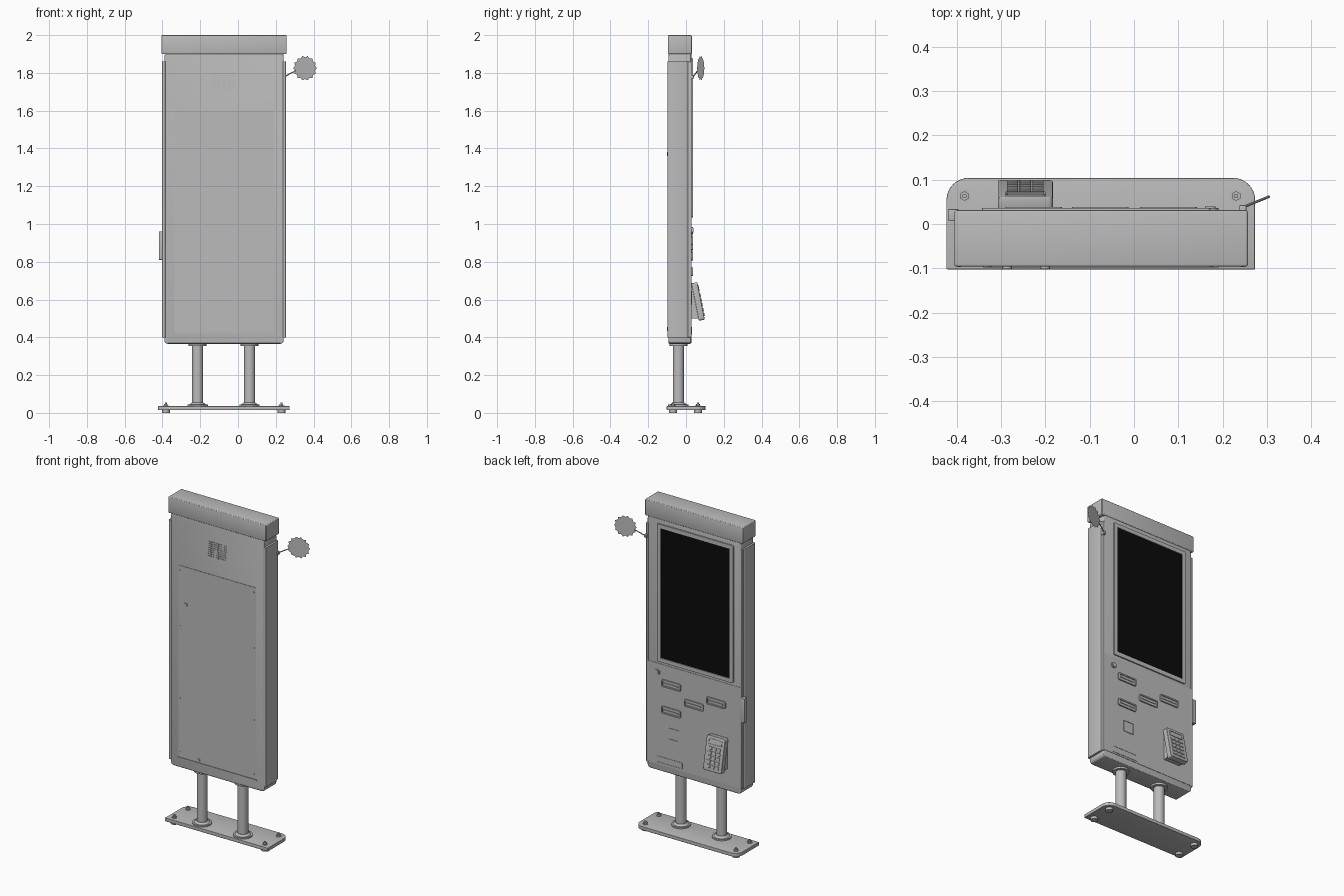
import bpy, bmesh, math
from mathutils import Matrix, Vector

if "Cube" in bpy.data.objects:
    bpy.data.objects.remove(bpy.data.objects["Cube"])


def material(name, rgb):
    m = bpy.data.materials.new(name)
    m.diffuse_color = (*rgb, 1)
    m.use_nodes = True
    m.node_tree.nodes["Principled BSDF"].inputs["Base Color"].default_value = m.diffuse_color
    return m


GREY = material("grey metal", (0.5, 0.5, 0.5))
BLACK = material("black glass", (0.003, 0.003, 0.003))
CX = -0.074  # kiosk centre line


def finish(name, bm, matrix=None):
    bmesh.ops.recalc_face_normals(bm, faces=bm.faces)
    if matrix:
        bm.transform(matrix)
    me = bpy.data.meshes.new(name)
    bm.to_mesh(me)
    bm.free()
    me.materials.append(GREY)
    me.materials.append(BLACK)
    ob = bpy.data.objects.new(name, me)
    bpy.context.collection.objects.link(ob)
    return ob


def rounded(a0, a1, b0, b1, r, seg=4, corners=(1, 1, 1, 1)):
    """Rounded rectangle, corners in order ++, -+, --, +-"""
    pts = []
    for i, (sa, sb) in enumerate([(1, 1), (-1, 1), (-1, -1), (1, -1)]):
        a, b = (a1 if sa > 0 else a0), (b1 if sb > 0 else b0)
        if not corners[i] or r == 0:
            pts.append((a, b))
            continue
        for k in range(seg + 1):
            t = math.pi / 2 * (i + k / seg)
            pts.append((a - sa * r + r * math.cos(t), b - sb * r + r * math.sin(t)))
    return pts


def prism(name, pts, axis, lo, hi, bevel=0, inset=0, depth=0, dark=False, matrix=None):
    """Extrude a profile along an axis; optionally recess the face at hi."""
    place = {"x": lambda p, h: (h, p[0], p[1]),
             "y": lambda p, h: (p[0], h, p[1]),
             "z": lambda p, h: (p[0], p[1], h)}[axis]
    bm = bmesh.new()
    low = [bm.verts.new(place(p, lo)) for p in pts]
    high = [bm.verts.new(place(p, hi)) for p in pts]
    n = len(pts)
    bm.faces.new(low)
    cap = bm.faces.new(high)
    for i in range(n):
        bm.faces.new((low[i], low[(i + 1) % n], high[(i + 1) % n], high[i]))
    bmesh.ops.recalc_face_normals(bm, faces=bm.faces)
    if inset:
        step = cap.normal.copy() * -depth
        bmesh.ops.inset_region(bm, faces=[cap], thickness=inset)
        bmesh.ops.inset_region(bm, faces=[cap], thickness=0.0006)
        bmesh.ops.translate(bm, verts=cap.verts, vec=step)
        cap.material_index = 1 if dark else 0
    if bevel:
        edges = [e for e in bm.edges if e.calc_face_angle(0) > 0.6]
        bmesh.ops.bevel(bm, geom=edges, offset=bevel, segments=3, profile=0.5, affect='EDGES')
    return finish(name, bm, matrix)


def box(name, x0, x1, y0, y1, z0, z1, bevel=0, matrix=None):
    return prism(name, rounded(x0, x1, z0, z1, 0), "y", y0, y1, bevel, matrix=matrix)


def cylinder(name, p, q, r, sides=32, r2=None):
    p, q = Vector(p), Vector(q)
    d = q - p
    bm = bmesh.new()
    bmesh.ops.create_cone(bm, cap_ends=True, segments=sides, radius1=r,
                          radius2=r if r2 is None else r2, depth=d.length)
    m = Matrix.Translation((p + q) / 2) @ Vector((0, 0, 1)).rotation_difference(d).to_matrix().to_4x4()
    return finish(name, bm, m)


# Base plate: square front corners, rounded rear corners
prism("base_plate", rounded(-0.4225, 0.273, -0.102, 0.104, 0.05, 8, (1, 1, 0, 0)), "z", 0.015, 0.036, 0.002)
for x in (-0.382, 0.23):
    for y in (-0.068, 0.063):
        cylinder("levelling_foot", (x, y, 0), (x, y, 0.016), 0.021)
        cylinder("bolt_washer", (x, y, 0.036), (x, y, 0.039), 0.015, 24)
        cylinder("bolt_nut", (x, y, 0.039), (x, y, 0.047), 0.011, 6)
        cylinder("bolt_tip", (x, y, 0.047), (x, y, 0.055), 0.005, 12)

# Two support posts with flanges
for x in (-0.214, 0.061):
    cylinder("post", (x, -0.04, 0.03), (x, -0.04, 0.37), 0.03)
    cylinder("post_lower_flange", (x, -0.04, 0.036), (x, -0.04, 0.044), 0.054)
    cylinder("post_lower_collar", (x, -0.04, 0.044), (x, -0.04, 0.054), 0.044, r2=0.032)
    cylinder("post_upper_flange", (x, -0.04, 0.355), (x, -0.04, 0.366), 0.047)

# Cabinet, side covers and header
prism("cabinet", rounded(-0.39, 0.242, 0.366, 1.905, 0.018, 3), "y", -0.093, 0.028, 0.006)
for s in (-1, 1):
    xs = sorted((CX + s * 0.31, CX + s * 0.328))
    prism("side_cover", rounded(xs[0], xs[1], -0.097, 0.012, 0.008, 3), "z", 0.40, 1.86)
    xs = sorted((CX + s * 0.309, CX + s * 0.323))
    box("side_trim", xs[0], xs[1], 0.01, 0.03, 0.40, 1.86, 0.003)
box("header", -0.405, 0.257, -0.096, 0.031, 1.90, 2.0, 0.006)

# Front: service door, vent, locks and screws
box("service_door", -0.336, 0.188, -0.0955, -0.09, 0.43, 1.60)
box("door_drip_edge", -0.34, 0.19, -0.098, -0.09, 0.423, 0.429)
for i in range(8):
    z = 1.71 + i * 0.0125
    for j in range(5):
        x = -0.125 + j * 0.0255
        box("vent_slot", x - 0.0105, x + 0.0105, -0.0955, -0.09, z - 0.003, z + 0.003)
for x, z in ((-0.286, 1.37), (-0.2, 0.445)):
    cylinder("door_lock", (x, -0.09, z), (x, -0.101, z), 0.011, 20)
for x in (-0.325, 0.174):
    for z in (0.46, 0.79, 1.23, 1.57):
        cylinder("door_screw", (x, -0.09, z), (x, -0.0975, z), 0.004, 10)

# Rear: display and lower panel
prism("display", rounded(-0.343, 0.172, 1.035, 1.875, 0.008, 3), "y", 0.02, 0.036,
      inset=0.024, depth=0.005, dark=True)
box("lower_rear_panel", -0.385, 0.237, 0.02, 0.030, 0.405, 1.02)

# Rear: four slots with lips
for x0, x1, z in ((0.013, 0.142, 0.91), (0.013, 0.142, 0.747), (-0.14, -0.012, 0.83), (-0.29, -0.162, 0.885)):
    prism("slot_bezel", rounded(x0, x1, z - 0.022, z + 0.022, 0.008, 3), "y", 0.02, 0.038,
          inset=0.008, depth=0.005)
    box("slot_lip", x0 + 0.016, x1 - 0.016, 0.03, 0.037, z - 0.004, z + 0.004)

# Rear: push button, square reader and bottom hatch
cylinder("push_button_ring", (0.172, 0.02, 0.966), (0.172, 0.036, 0.966), 0.018)
cylinder("push_button", (0.172, 0.036, 0.966), (0.172, 0.039, 0.966), 0.012)
prism("reader_window", rounded(0.028, 0.1, 0.575, 0.645, 0.004, 3), "y", 0.02, 0.033, inset=0.004, depth=0.002)
prism("bottom_hatch", rounded(0.004, 0.178, 0.415, 0.455, 0.004, 3), "y", 0.02, 0.032, inset=0.004, depth=0.001)

# Rear: tilted keypad on a wedge mount
prism("keypad_mount", [(0.025, 0.69), (0.025, 0.50), (0.068, 0.50), (0.04, 0.685)], "x", -0.3, -0.19)
tilt = Matrix.Translation((-0.245, 0.064, 0.59)) @ Matrix.Rotation(0.197, 4, "X")
prism("keypad_housing", rounded(-0.062, 0.062, -0.101, 0.101, 0.01, 4), "y", -0.016, 0.016, 0.003, matrix=tilt)
prism("keypad_display", rounded(-0.045, 0.045, 0.05, 0.085, 0.003, 2), "y", 0.01, 0.019,
      inset=0.004, depth=0.002, matrix=tilt)
for row in range(5):
    for col in (-1, 0, 1):
        x, z = col * 0.029, 0.03 - row * 0.026
        box("keypad_key", x - 0.0125, x + 0.0125, 0.01, 0.020, z - 0.009, z + 0.009, 0.0015, matrix=tilt)

# Card reader plate on the left side
box("side_card_reader", -0.419, -0.395, 0.008, 0.034, 0.81, 0.96, 0.002)

# Scalloped flag on a thin arm
box("flag_bracket", 0.238, 0.253, 0.02, 0.043, 1.77, 1.79, 0.002)
cylinder("flag_arm", (0.246, 0.038, 1.78), (0.305, 0.062, 1.812), 0.003, 10)
bm = bmesh.new()
teeth = 14
ring = []
for i in range(teeth * 2):
    r = 0.066 if i % 2 == 0 else 0.057
    t = math.pi * i / teeth
    ring.append(bm.verts.new((0.355 + r * math.cos(t) * 0.95, 0.078 + r * math.cos(t) * 0.31,
                              1.825 + r * math.sin(t))))
bm.faces.new(ring)
finish("flag_disc", bm)

# Smooth rounded parts, keep sharp edges
for ob in bpy.context.collection.objects:
    ob.select_set(True)
    bpy.context.view_layer.objects.active = ob
bpy.ops.object.shade_smooth_by_angle(angle=math.radians(28))
